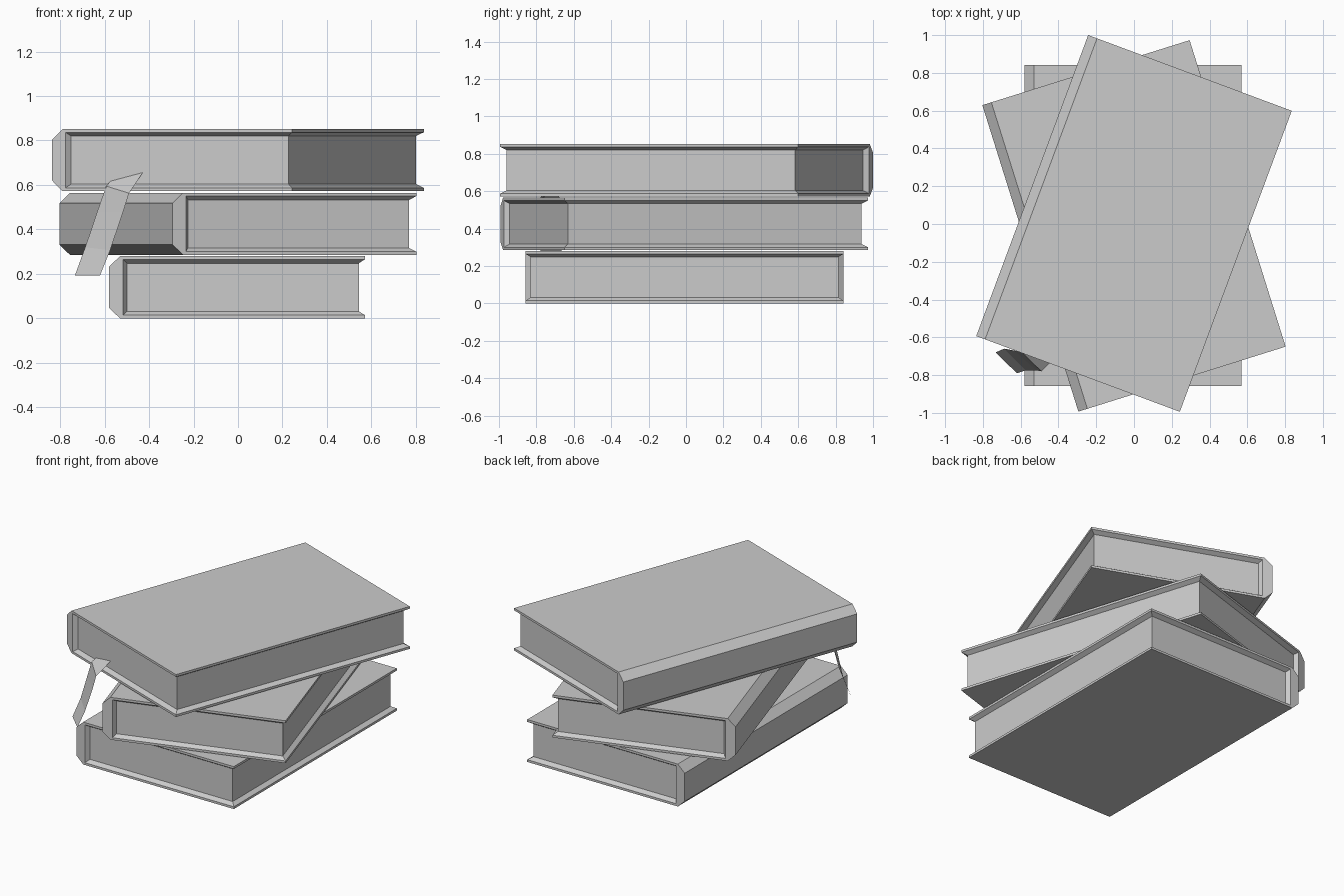
import bpy, bmesh
from math import radians

if "Cube" in bpy.data.objects:
    bpy.data.objects.remove(bpy.data.objects["Cube"])


def finish(bm, name):
    bmesh.ops.recalc_face_normals(bm, faces=bm.faces)
    me = bpy.data.meshes.new(name)
    bm.to_mesh(me)
    bm.free()
    ob = bpy.data.objects.new(name, me)
    bpy.context.collection.objects.link(ob)
    return ob


# Half sizes and height shared by all three books
W, L, H = 0.575, 0.85, 0.28
COVER = [(W, 0), (-0.525, 0), (-W, 0.047), (-W, H - 0.047), (-0.525, H), (W, H)]
RIM = [(W, 0.015), (-0.512, 0.015), (-0.512, H - 0.015), (W, H - 0.015)]
PAGES = [(0.548, 0.032), (-0.494, 0.032), (-0.494, H - 0.032), (0.548, H - 0.032)]


def book(name, location, angle):
    bm = bmesh.new()
    ends = []
    for s in (-1, 1):
        a = [bm.verts.new((x, s * L, z)) for x, z in COVER]
        b = [bm.verts.new((x, s * L, z)) for x, z in RIM]
        c = [bm.verts.new((x, s * (L - 0.027), z)) for x, z in PAGES]
        # board and spine edges
        bm.faces.new((a[0], a[1], b[1], b[0]))
        bm.faces.new((a[1], a[2], a[3], a[4], b[2], b[1]))
        bm.faces.new((a[4], a[5], b[3], b[2]))
        # slope from the rim in to the page block
        for i in range(3):
            bm.faces.new((b[i], b[i + 1], c[i + 1], c[i]))
        bm.faces.new(c)
        ends.append(a + [b[3], c[3], c[0], b[0]])
    # long faces: boards, spine, fore edge
    p, q = ends
    for i in range(len(p)):
        j = (i + 1) % len(p)
        bm.faces.new((p[i], p[j], q[j], q[i]))
    ob = finish(bm, name)
    ob.location = location
    ob.rotation_euler.z = radians(angle)
    return ob


book("bottom_book", (-0.005, -0.008, 0), 0)
book("middle_book", (0, -0.01, 0.285), 17.4)
book("top_book", (0, 0.003, 0.572), -20.4)

# Ribbon bookmark hanging from the top book: left and right edge at each fold
ribbon = [((-0.733, -0.68, 0.194), (-0.62, -0.79, 0.194)),
          ((-0.687, -0.66, 0.32), (-0.575, -0.775, 0.306)),
          ((-0.634, -0.67, 0.477), (-0.517, -0.775, 0.477)),
          ((-0.593, -0.68, 0.595), (-0.49, -0.78, 0.563)),
          ((-0.57, -0.66, 0.62), (-0.427, -0.715, 0.657))]
bm = bmesh.new()
rows = [[bm.verts.new(v) for v in pair] for pair in ribbon]
for (l0, r0), (l1, r1) in zip(rows, rows[1:]):
    bm.faces.new((l0, r0, r1, l1))
finish(bm, "ribbon_bookmark")
